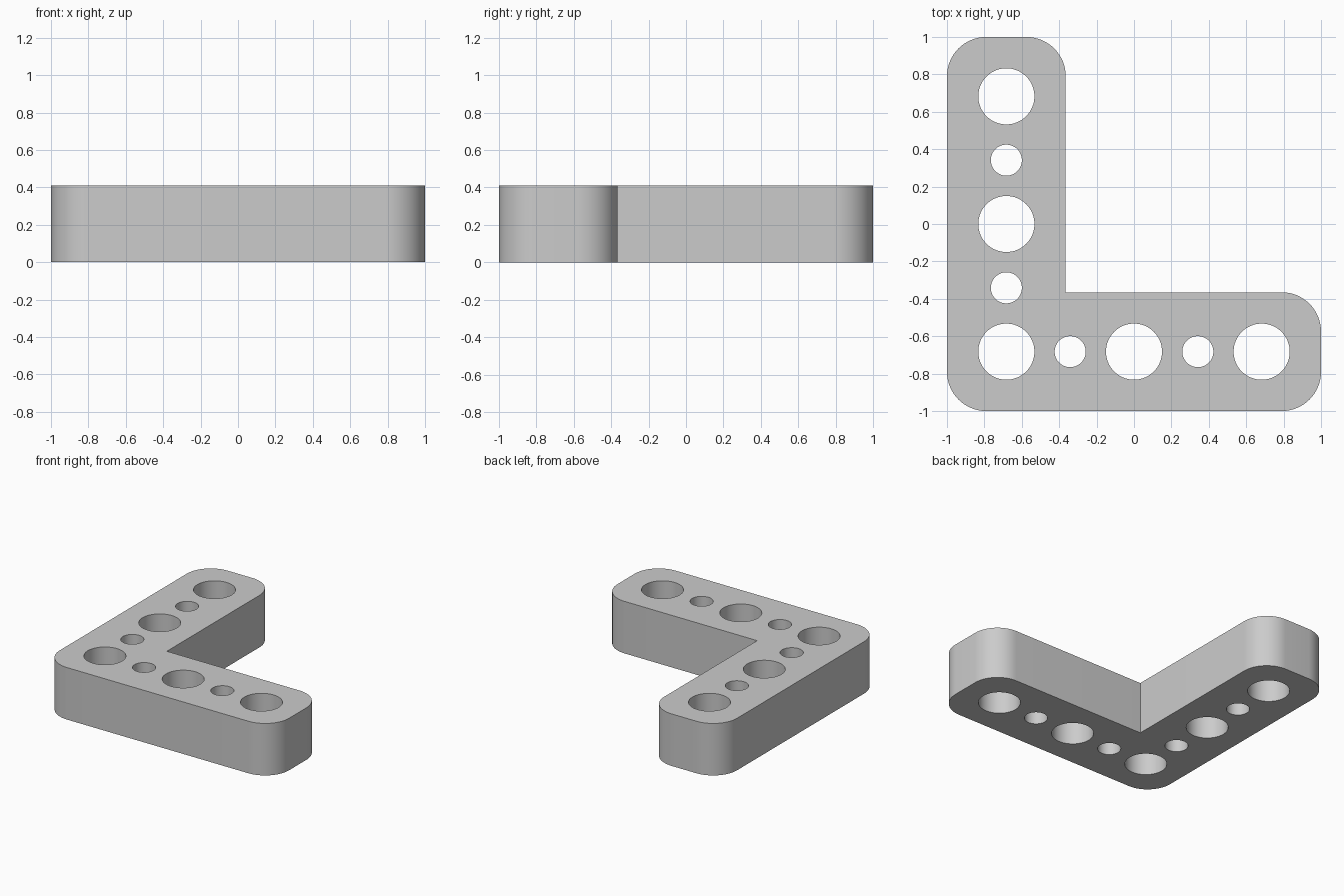
import bpy
import bmesh
from math import cos, sin, pi, radians

cube = bpy.data.objects.get("Cube")
if cube:
    bpy.data.objects.remove(cube, do_unlink=True)

HEIGHT = 0.41
ARM = 0.635            # arm width
CORNER = 0.21          # outer corner radius
ROW = -1 + ARM / 2     # centre line of each arm
BIG, SMALL = 0.15, 0.083


def arc(cx, cy, r, start, sweep, steps):
    """Points along an arc, angles in degrees."""
    angles = [radians(start + sweep * i / steps) for i in range(steps + 1)]
    return [(cx + r * cos(a), cy + r * sin(a)) for a in angles]


def circle(cx, cy, r, steps=64):
    return arc(cx, cy, r, 0, 360, steps)[:-1]


def add_loop(bm, points):
    verts = [bm.verts.new((x, y, 0)) for x, y in points]
    return [bm.edges.new((a, b)) for a, b in zip(verts, verts[1:] + verts[:1])]


# L-shaped outline: five rounded outer corners and one sharp inner corner
inner = -1 + ARM
near, far = -1 + CORNER, 1 - CORNER
outline = []
for cx, cy, start in [(near, near, 180), (far, near, 270), (far, inner - CORNER, 0)]:
    outline += arc(cx, cy, CORNER, start, 90, 16)
outline.append((inner, inner))
for cx, cy, start in [(inner - CORNER, far, 0), (near, far, 90)]:
    outline += arc(cx, cy, CORNER, start, 90, 16)

# Alternating large and small holes along both arms, sharing the corner hole
holes = []
for i in range(5):
    along = ROW + i * -ROW / 2
    radius = SMALL if i % 2 else BIG
    holes.append((along, ROW, radius))
    if i:
        holes.append((ROW, along, radius))

# Fill the profile around the holes and extrude it
bm = bmesh.new()
edges = add_loop(bm, outline)
for hole in holes:
    edges += add_loop(bm, circle(*hole))
bmesh.ops.triangle_fill(bm, use_beauty=True, use_dissolve=False,
                        edges=edges, normal=(0, 0, 1))
result = bmesh.ops.extrude_face_region(bm, geom=bm.faces[:], use_keep_orig=True)
top_verts = [g for g in result["geom"] if isinstance(g, bmesh.types.BMVert)]
bmesh.ops.translate(bm, vec=(0, 0, HEIGHT), verts=top_verts)
bmesh.ops.recalc_face_normals(bm, faces=bm.faces[:])

mesh = bpy.data.meshes.new("angle_bracket")
bm.to_mesh(mesh)
bm.free()

# Plain grey finish
grey = bpy.data.materials.new("grey")
grey.use_nodes = True
colour = (0.6, 0.6, 0.6, 1)
grey.diffuse_color = colour
grey.node_tree.nodes["Principled BSDF"].inputs["Base Color"].default_value = colour
mesh.materials.append(grey)

bracket = bpy.data.objects.new("angle_bracket", mesh)
bpy.context.collection.objects.link(bracket)

# Smooth curved walls, crisp rims and inner corner
bpy.ops.object.select_all(action="DESELECT")
bracket.select_set(True)
bpy.context.view_layer.objects.active = bracket
bpy.ops.object.shade_smooth_by_angle(angle=radians(30))
